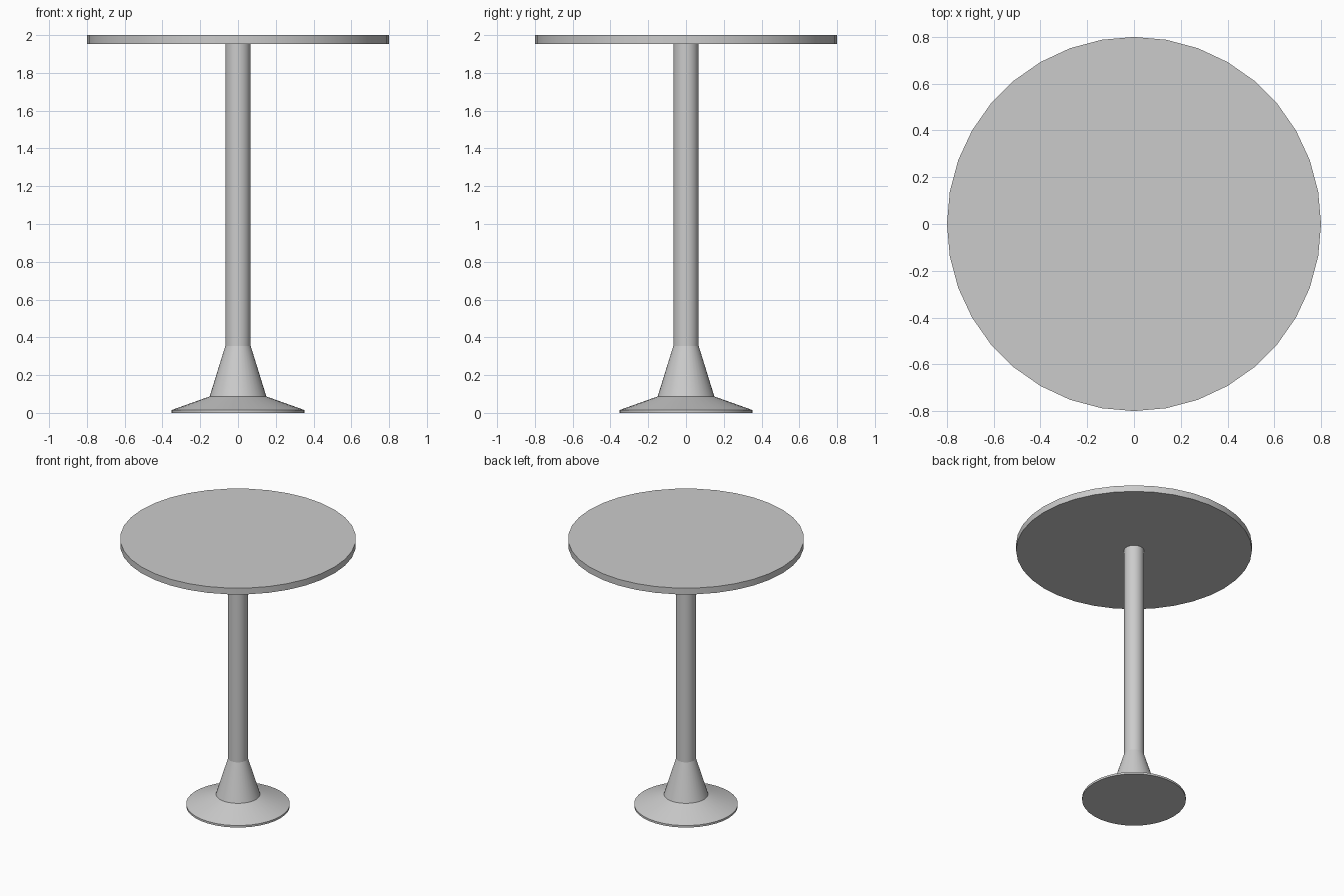
import bpy
import bmesh
import math

SIDES = 36

cube = bpy.data.objects.get("Cube")
if cube:
    bpy.data.objects.remove(cube, do_unlink=True)


def make_material(name, color):
    mat = bpy.data.materials.new(name)
    mat.use_nodes = True
    mat.diffuse_color = color
    mat.node_tree.nodes["Principled BSDF"].inputs["Base Color"].default_value = color
    return mat


def lathe(name, profile, mat):
    """Turn a (radius, height) profile around z and close both ends."""
    bm = bmesh.new()
    rings = []
    for radius, z in profile:
        angles = [math.tau * i / SIDES for i in range(SIDES)]
        rings.append([bm.verts.new((radius * math.cos(a), radius * math.sin(a), z))
                      for a in angles])
    for low, high in zip(rings, rings[1:]):
        for i in range(SIDES):
            j = (i + 1) % SIDES
            bm.faces.new((low[i], low[j], high[j], high[i]))
    bm.faces.new(rings[0][::-1])
    bm.faces.new(rings[-1])
    mesh = bpy.data.meshes.new(name)
    bm.to_mesh(mesh)
    bm.free()
    mesh.materials.append(mat)
    obj = bpy.data.objects.new(name, mesh)
    bpy.context.collection.objects.link(obj)
    # Smooth around the turning, crisp between the profile segments
    bpy.ops.object.select_all(action="DESELECT")
    obj.select_set(True)
    bpy.context.view_layer.objects.active = obj
    bpy.ops.object.shade_smooth_by_angle(angle=math.radians(14))
    return obj


grey = make_material("light grey", (0.6, 0.6, 0.6, 1.0))

# Round tabletop
lathe("tabletop", [(0.8, 1.953), (0.8, 2.0)], grey)

# Pedestal: foot disc, sloped foot, tapered collar and pole
lathe("pedestal", [(0.352, 0.0), (0.352, 0.015), (0.15, 0.087),
                   (0.067, 0.355), (0.067, 1.953)], grey)
